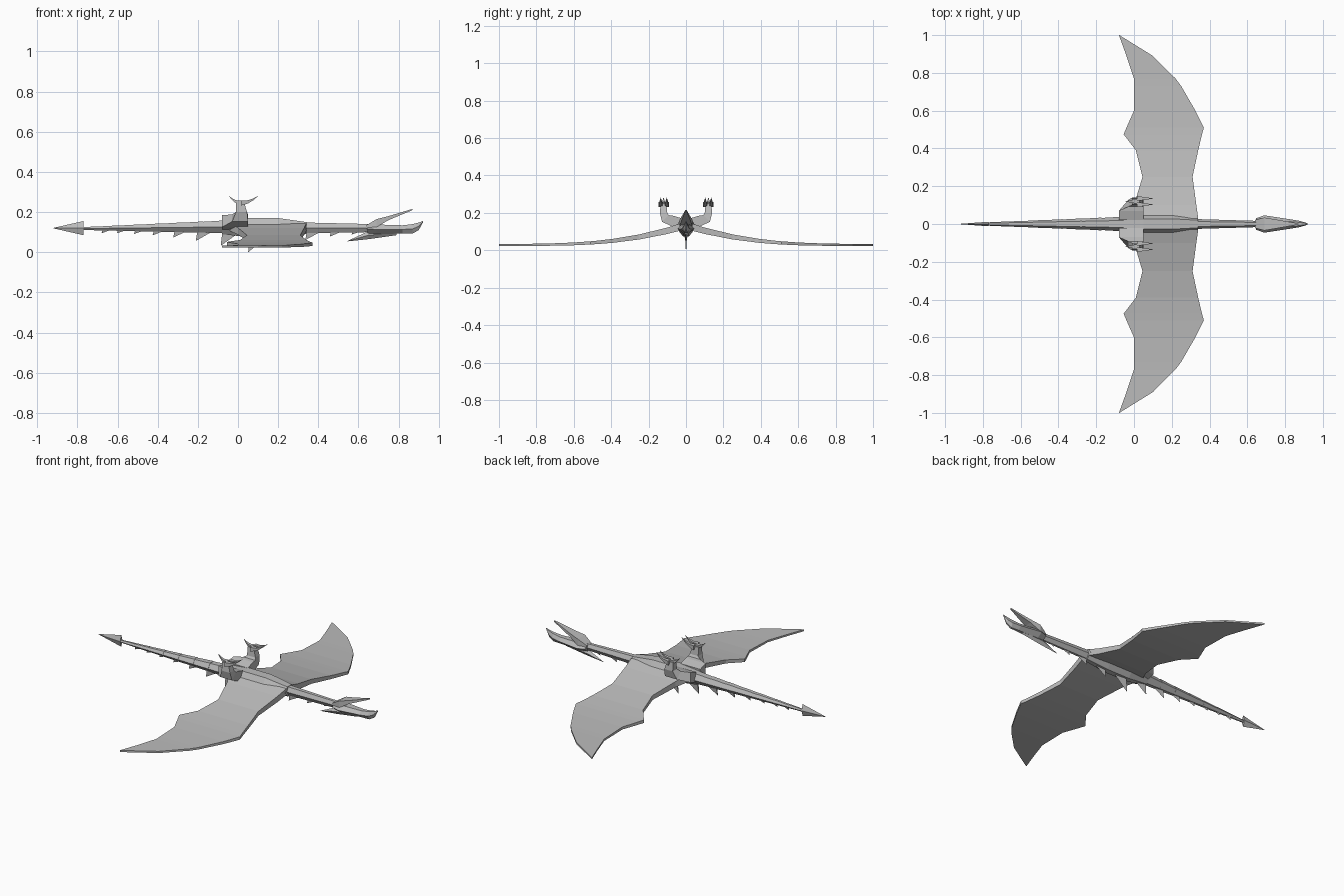
import bpy, bmesh
from math import sin, cos, radians

cube = bpy.data.objects.get("Cube")
if cube:
    bpy.data.objects.remove(cube)

grey = bpy.data.materials.new("stone grey")
grey.use_nodes = True
colour = (.5, .5, .5, 1)
grey.diffuse_color = colour
grey.node_tree.nodes["Principled BSDF"].inputs["Base Color"].default_value = colour


def loft(name, rings, mirrored=False):
    """Skin a list of equal-length point rings and cap both ends."""
    bm = bmesh.new()
    loops = [[bm.verts.new(point) for point in ring] for ring in rings]
    count = len(loops[0])
    for ring, following in zip(loops, loops[1:]):
        for i in range(count):
            j = (i + 1) % count
            bm.faces.new((ring[i], ring[j], following[j], following[i]))
    bm.faces.new(loops[0])
    bm.faces.new(loops[-1])
    bmesh.ops.recalc_face_normals(bm, faces=bm.faces)
    mesh = bpy.data.meshes.new(name)
    bm.to_mesh(mesh)
    bm.free()
    mesh.materials.append(grey)
    obj = bpy.data.objects.new(name, mesh)
    bpy.context.collection.objects.link(obj)
    if mirrored:
        mirror = obj.modifiers.new("mirror", 'MIRROR')
        mirror.use_axis = (False, True, False)
        mirror.use_mirror_merge = False
    return obj


def hexagon(x, width, top, bottom):
    """Six-sided body cross-section, widest halfway up."""
    middle = (top + bottom) / 2
    ridge, keel = width * .5, width * .3
    return [(x, -ridge, top), (x, ridge, top), (x, width, middle),
            (x, keel, bottom), (x, -keel, bottom), (x, -width, middle)]


def diamond(x, width, height, z):
    """Four-sided cross-section standing on its point."""
    return [(x, 0, z + height), (x, width, z), (x, 0, z - height), (x, -width, z)]


def box_ring(x, y, z, width, height):
    """Rectangular cross-section across x."""
    return [(x, y - width, z - height), (x, y + width, z - height),
            (x, y + width, z + height), (x, y - width, z + height)]


# Torso and neck
loft("torso", [hexagon(-.08, .036, .158, .09), hexagon(.05, .055, .17, .075),
               hexagon(.2, .055, .17, .075), hexagon(.34, .04, .15, .09)])
loft("neck", [hexagon(.33, .026, .148, .095), hexagon(.67, .016, .14, .1)])

# Tail segments, each flaring over the one behind it
segments = 7
for index in range(segments):
    rings = []
    for step, flare in ((index, 1.06), (index + 1, 1)):
        along = step / segments
        rings.append(hexagon(-.07 - .72 * along, (.036 - .028 * along) * flare,
                             .118 + (.038 - .032 * along) * flare,
                             .095 + .016 * along))
    loft("tail_segment", rings)

# Barbed tail tip
loft("tail_barb", [diamond(-.77, .012, .035, .12), diamond(-.92, .001, .001, .12)])

# Row of backswept spines, longest and widest apart under the torso
x = -.68
while x < .6:
    offset = abs(x - .05)
    spacing = .15 - .1 * offset
    tip = .095 * (1 - (1 - offset / .7) ** 2)
    front, back, root = x + spacing * .9, x + .01, .12
    loft("spine", [[(back, -.008, root), (back, .008, root), (front, 0, root)],
                   [(x, -.001, tip), (x, .001, tip), (x + .002, 0, tip)]])
    x += spacing

# Drooping wings: span position, front edge and rear edge of each rib
ribs = [(.03, .34, -.04), (.1, .33, 0), (.25, .31, .045), (.39, .34, .01),
        (.475, .36, -.055), (.51, .37, -.04), (.6, .325, 0), (.73, .25, 0),
        (.77, .22, 0), (.89, .1, -.04), (1, -.078, -.08)]
wing = []
for y, front, rear in ribs:
    inward = 1 - y
    top = .034 + .12 * inward ** 3
    bottom = top - .01 - .03 * inward ** 2
    wing.append([(front, y, top), (rear, y, top), (rear, y, bottom), (front, y, bottom)])
loft("wing", wing, mirrored=True)

# Legs bend from sideways thigh to upright shin
leg = []
for y, z, bend, rear, front, thickness in (
        (.02, .14, 0, -.08, .05, .03), (.07, .155, 0, -.08, .05, .03),
        (.11, .17, 45, -.03, .05, .025), (.12, .2, 90, -.01, .045, .02),
        (.12, .25, 90, -.01, .03, .015)):
    across = thickness * sin(radians(bend))
    up = thickness * cos(radians(bend))
    leg.append([(rear, y - across, z + up), (front, y - across, z + up),
                (front, y + across, z - up), (rear, y + across, z - up)])
loft("leg", leg, mirrored=True)


def claw(name, reach, y):
    """Hooked claw curling upward as it tapers to a point."""
    rings = []
    for along in (0, .4, .7, 1):
        size = .012 * (1 - along) + .001
        rings.append(box_ring(.015 + reach * along, y, .245 + .035 * along ** 2,
                              size, size))
    loft(name, rings, mirrored=True)


# Feet: two front claws and one rear claw
claw("inner_front_claw", .085, .103)
claw("outer_front_claw", .085, .135)
claw("rear_claw", -.06, .12)

# Skull with an upturned hooked snout
loft("skull", [hexagon(.645, .03, .135, .095), hexagon(.69, .046, .138, .09),
               hexagon(.82, .026, .134, .093), hexagon(.87, .018, .14, .093),
               hexagon(.9, .01, .148, .11), hexagon(.922, .002, .156, .15)])

# Open jaw and swept crest
loft("jaw", [box_ring(.64, 0, .125, .022, .01), box_ring(.69, 0, .145, .034, .02),
             box_ring(.75, 0, .17, .024, .01), box_ring(.87, 0, .213, .003, .003)])
loft("crest", [diamond(.545, .001, .001, .055), diamond(.65, .014, .02, .085),
               diamond(.79, .01, .01, .095)])
